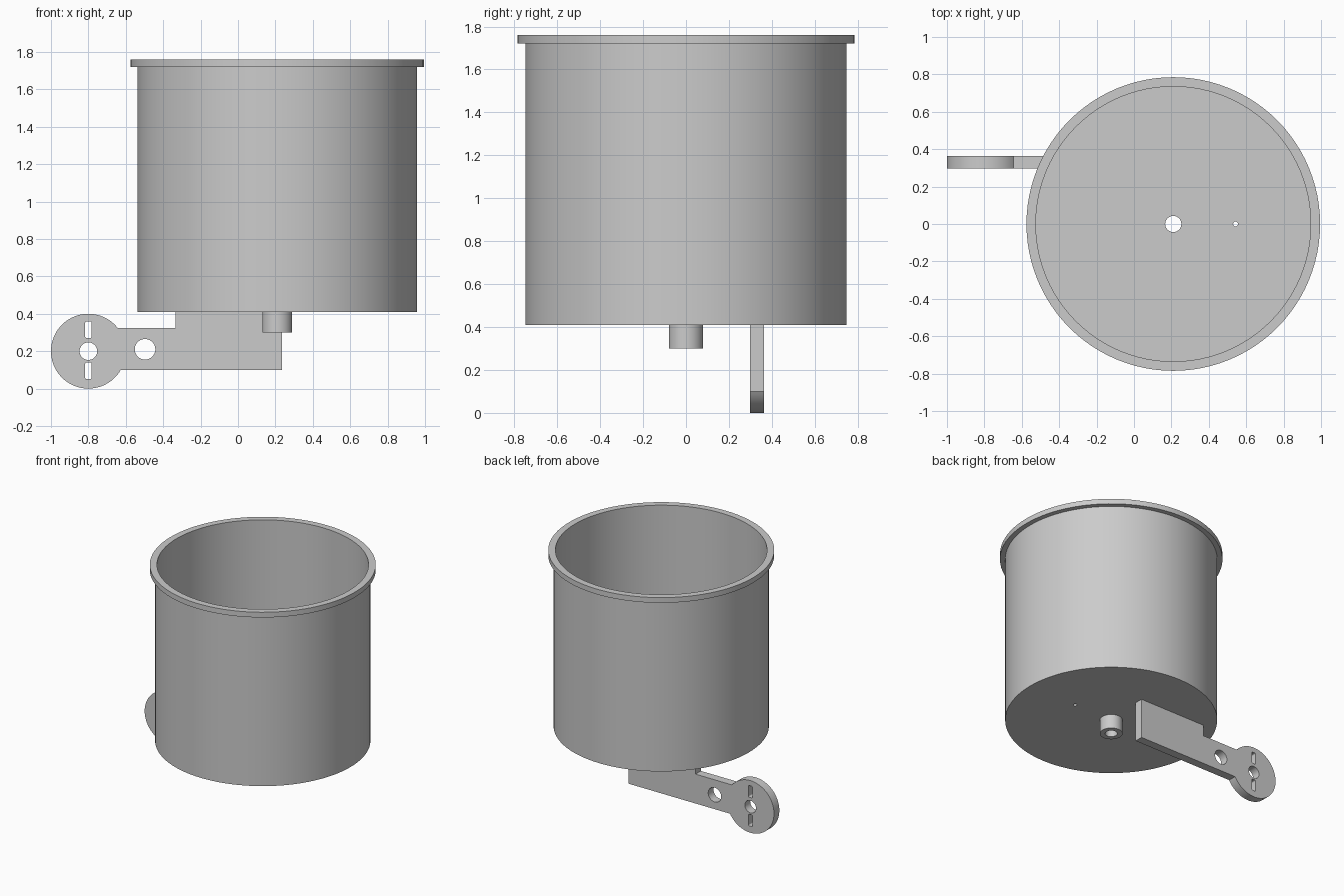
import bpy
import math
from math import cos, sin, radians, tau

if "Cube" in bpy.data.objects:
    bpy.data.objects.remove(bpy.data.objects["Cube"], do_unlink=True)

grey = bpy.data.materials.new("plain grey")
grey.use_nodes = True
COLOUR = (0.6, 0.6, 0.6, 1)
grey.diffuse_color = COLOUR
grey.node_tree.nodes["Principled BSDF"].inputs["Base Color"].default_value = COLOUR

CUP_X = 0.21
SEGMENTS = 96


def activate(obj):
    bpy.ops.object.select_all(action="DESELECT")
    obj.select_set(True)
    bpy.context.view_layer.objects.active = obj


def add_object(name, data):
    obj = bpy.data.objects.new(name, data)
    bpy.context.collection.objects.link(obj)
    data.materials.append(grey)
    return obj


def revolve(name, profile):
    """Spin a closed (radius, height) profile around z."""
    n = len(profile)
    verts = [(r * cos(tau * i / SEGMENTS), r * sin(tau * i / SEGMENTS), z)
             for i in range(SEGMENTS) for r, z in profile]
    faces = []
    for i in range(SEGMENTS):
        a, b = i * n, (i + 1) % SEGMENTS * n
        for j in range(n):
            k = (j + 1) % n
            faces.append((a + j, b + j, b + k, a + k))
    mesh = bpy.data.meshes.new(name)
    mesh.from_pydata(verts, [], faces)
    return add_object(name, mesh)


def arc(cx, cz, radius, start, end, steps):
    """Points along an arc, both ends included, angles in degrees."""
    angles = [radians(start + (end - start) * i / steps) for i in range(steps + 1)]
    return [(cx + radius * cos(a), cz + radius * sin(a)) for a in angles]


def circle(cx, cz, radius, steps=40):
    return arc(cx, cz, radius, 0, 360, steps)[:-1]


def slot(cx, low, high, half, corner):
    """Upright slot with rounded corners."""
    x, top, bottom = half - corner, high - corner, low + corner
    return (arc(cx + x, top, corner, 0, 90, 4) + arc(cx - x, top, corner, 90, 180, 4)
            + arc(cx - x, bottom, corner, 180, 270, 4) + arc(cx + x, bottom, corner, 270, 360, 4))


# Bucket: hollow boss, floor, wall and rim in one profile
bucket = revolve("bucket", [
    (0.043, 0.30), (0.08, 0.30), (0.08, 0.41), (0.748, 0.41),
    (0.748, 1.72), (0.785, 1.72), (0.785, 1.76), (0.735, 1.76),
    (0.735, 0.45), (0.043, 0.45)])
bucket.location.x = CUP_X

# Small drain hole through the floor
bpy.ops.mesh.primitive_cylinder_add(vertices=24, radius=0.013, depth=0.2,
                                    location=(0.543, 0, 0.43))
cutter = bpy.context.object
cutter.name = "drain_cutter"
cutter.hide_render = True
cutter.data.materials.append(grey)
activate(bucket)
cut = bucket.modifiers.new("drain_hole", "BOOLEAN")
cut.operation = "DIFFERENCE"
cut.solver = "EXACT"
cut.object = cutter
bpy.ops.object.modifier_apply(modifier=cut.name)
bpy.data.objects.remove(cutter, do_unlink=True)

# Bracket arm: round end plate, stepped bar, holes and slots
HUB_X, HUB_Z, HUB_R = -0.8, 0.2, 0.2
upper = math.degrees(math.asin((0.325 - HUB_Z) / HUB_R))
lower = math.degrees(math.asin((0.10 - HUB_Z) / HUB_R))
outline = arc(HUB_X, HUB_Z, HUB_R, upper, 360 + lower, 64)
outline += [(0.235, 0.10), (0.235, 0.41), (-0.335, 0.41), (-0.335, 0.325)]
holes = [circle(HUB_X, HUB_Z, 0.047), circle(-0.497, 0.21, 0.055),
         slot(HUB_X, 0.27, 0.36, 0.017, 0.008), slot(HUB_X, 0.05, 0.14, 0.017, 0.008)]

curve = bpy.data.curves.new("bracket_arm", "CURVE")
curve.dimensions = "2D"
curve.fill_mode = "BOTH"
curve.extrude = 0.0325
for loop in [outline] + holes:
    spline = curve.splines.new("POLY")
    spline.points.add(len(loop) - 1)
    for point, (x, z) in zip(spline.points, loop):
        point.co = (x, z, 0, 1)
    spline.use_cyclic_u = True
arm = add_object("bracket_arm", curve)
arm.rotation_euler.x = radians(90)
arm.location.y = 0.33
activate(arm)
bpy.ops.object.convert(target="MESH")
arm = bpy.context.object

# Weld, orient and smooth, keeping edges sharp
for obj in (bucket, arm):
    activate(obj)
    bpy.ops.object.mode_set(mode="EDIT")
    bpy.ops.mesh.select_all(action="SELECT")
    bpy.ops.mesh.remove_doubles(threshold=0.0001)
    bpy.ops.mesh.normals_make_consistent(inside=False)
    bpy.ops.object.mode_set(mode="OBJECT")
    bpy.ops.object.shade_smooth_by_angle(angle=radians(30))
